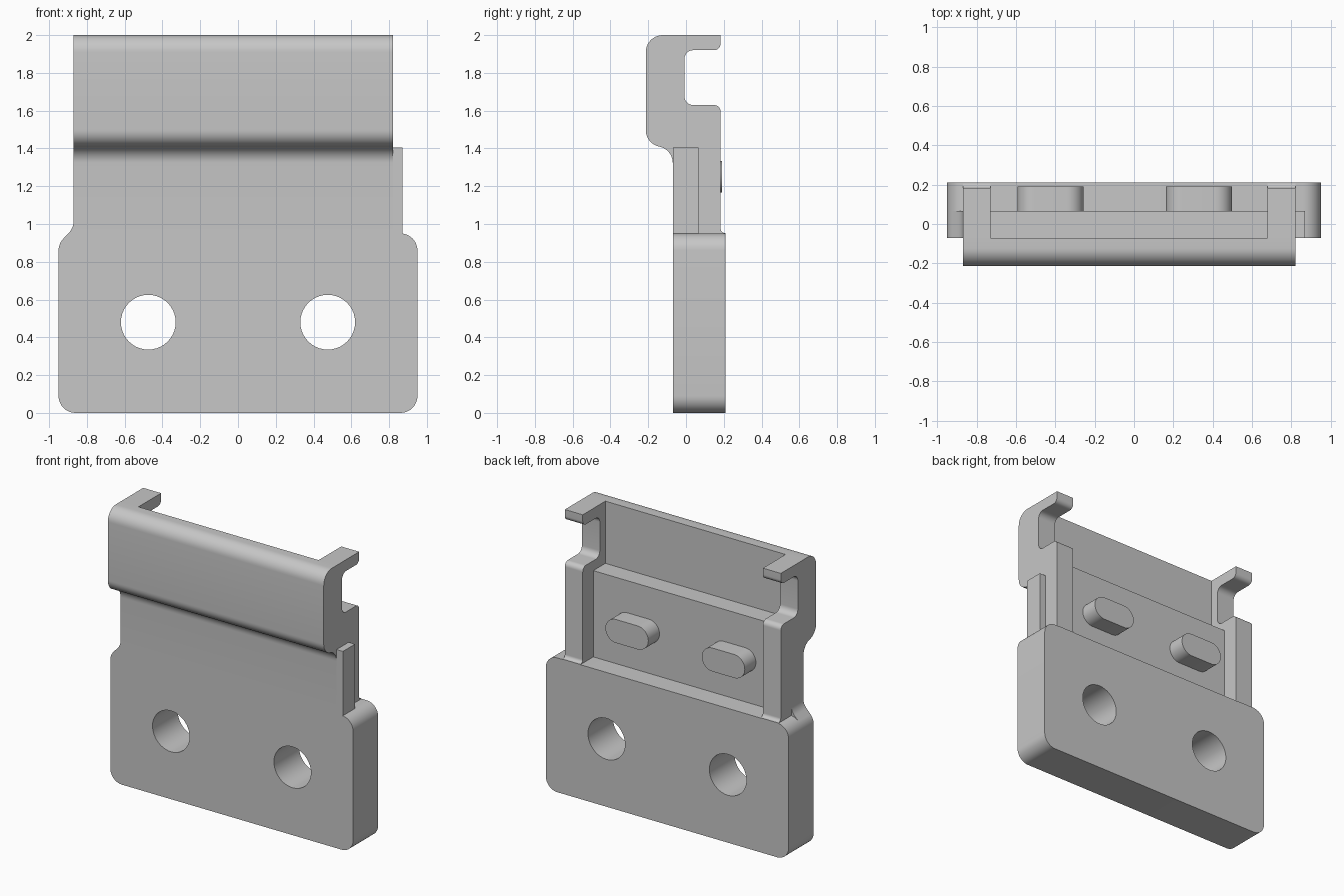
import bpy
from math import pi, tan
from mathutils import Vector

cube = bpy.data.objects.get("Cube")
if cube:
    bpy.data.objects.remove(cube, do_unlink=True)

grey = bpy.data.materials.new("plain_grey")
grey.use_nodes = True
GREY = (0.57, 0.57, 0.57, 1)
grey.diffuse_color = GREY
grey.node_tree.nodes["Principled BSDF"].inputs["Base Color"].default_value = GREY


def rounded(corners, steps=10):
    """Outline from (u, v, radius) corners, each corner turned into an arc."""
    out = []
    for i, (u, v, r) in enumerate(corners):
        p = Vector((u, v))
        if not r:
            out.append(p)
            continue
        a = (Vector(corners[i - 1][:2]) - p).normalized()
        b = (Vector(corners[(i + 1) % len(corners)][:2]) - p).normalized()
        reach = r / tan(a.angle(b) / 2)
        centre = p + (a + b).normalized() * (reach ** 2 + r ** 2) ** 0.5
        start = (p + a * reach - centre).normalized()
        end = (p + b * reach - centre).normalized()
        out += [centre + start.slerp(end, k / steps) * r for k in range(steps + 1)]
    # Drop points where neighbouring arcs meet
    return [p for i, p in enumerate(out) if (p - out[i - 1]).length > 0.0005]


def prism(name, outlines, axis, low, high):
    """Extrude outlines along y (drawn in x, z) or along x (drawn in y, z)."""
    curve = bpy.data.curves.new(name, "CURVE")
    curve.dimensions = "2D"
    curve.fill_mode = "BOTH"
    curve.extrude = (high - low) / 2
    for pts in outlines:
        spline = curve.splines.new("POLY")
        spline.points.add(len(pts) - 1)
        for sp, p in zip(spline.points, pts):
            sp.co = (p[0], p[1], 0, 1)
        spline.use_cyclic_u = True
    obj = bpy.data.objects.new(name, curve)
    bpy.context.collection.objects.link(obj)
    mid = (low + high) / 2
    obj.location = (mid, 0, 0) if axis == "x" else (0, mid, 0)
    obj.rotation_euler = (pi / 2, 0, pi / 2 if axis == "x" else 0)
    bpy.ops.object.select_all(action="DESELECT")
    obj.select_set(True)
    bpy.context.view_layer.objects.active = obj
    bpy.ops.object.convert(target="MESH")
    obj = bpy.context.object
    obj.data.materials.clear()
    obj.data.materials.append(grey)
    # Weld caps to sides so normals and shading are continuous
    bpy.ops.object.mode_set(mode="EDIT")
    bpy.ops.mesh.select_all(action="SELECT")
    bpy.ops.mesh.remove_doubles(threshold=0.0001)
    bpy.ops.mesh.normals_make_consistent(inside=False)
    bpy.ops.object.mode_set(mode="OBJECT")
    bpy.ops.object.shade_smooth_by_angle(angle=pi / 6)


def slot(x, z, half_w, r):
    """Rectangle with full round ends; a circle when half_w equals r."""
    return rounded([(x - half_w, z - r, r), (x + half_w, z - r, r),
                    (x + half_w, z + r, r), (x - half_w, z + r, r)])


FRONT, WEB, BACK, WALL = -0.07, 0.065, 0.21, 0.183
TOP, LEDGE, BASE = 2.0, 1.56, 0.95
LEFT, RIGHT = -0.87, 0.82

# Lower plate with two round holes
plate = rounded([(-0.95, 0, 0.09), (0.95, 0, 0.09),
                 (0.95, BASE, 0.09), (-0.95, BASE, 0.09)])
holes = [slot(x, 0.48, 0.145, 0.145) for x in (-0.475, 0.475)]
prism("lower_plate", [plate] + holes, "y", FRONT, BACK)

# Stepped front panel
panel = rounded([(FRONT, BASE, 0), (FRONT, 1.395, 0.089), (-0.213, 1.425, 0.089),
                 (-0.213, TOP, 0.09), (FRONT, TOP, 0), (FRONT, LEDGE, 0),
                 (WEB, LEDGE, 0), (WEB, BASE, 0)])
prism("front_panel", [panel], "x", LEFT, RIGHT)

# Hooked side walls behind the panel
hook = rounded([(FRONT, TOP, 0), (WALL, TOP, 0), (WALL, 1.92, 0.035),
                (-0.008, 1.92, 0.045), (-0.008, 1.63, 0.045), (WALL, 1.63, 0.035),
                (WALL, BASE + 0.002, 0.025), (BACK, BASE + 0.002, 0),
                (BACK, BASE, 0), (WEB, BASE, 0), (WEB, LEDGE, 0), (FRONT, LEDGE, 0)])
for side, x in (("right", LEFT), ("left", RIGHT - 0.14)):
    prism(side + "_hook_wall", [hook], "x", x, x + 0.14)

# Raised bosses on the back of the panel
for side, x in (("right", -0.425), ("left", 0.33)):
    prism(side + "_boss", [slot(x, 1.25, 0.168, 0.083)], "y", WEB, 0.19)

# Tab on one side, blended shoulder on the other
tab = [(RIGHT, BASE), (0.87, BASE), (0.87, 1.405), (RIGHT, 1.405)]
prism("side_tab", [tab], "y", FRONT, WEB)
shoulder = rounded([(LEFT, 1.06, 0), (LEFT, 0.98, 0.09),
                    (-0.924, 0.924, 0), (LEFT, 0.94, 0)])
prism("shoulder_blend", [shoulder], "y", FRONT, WEB)
